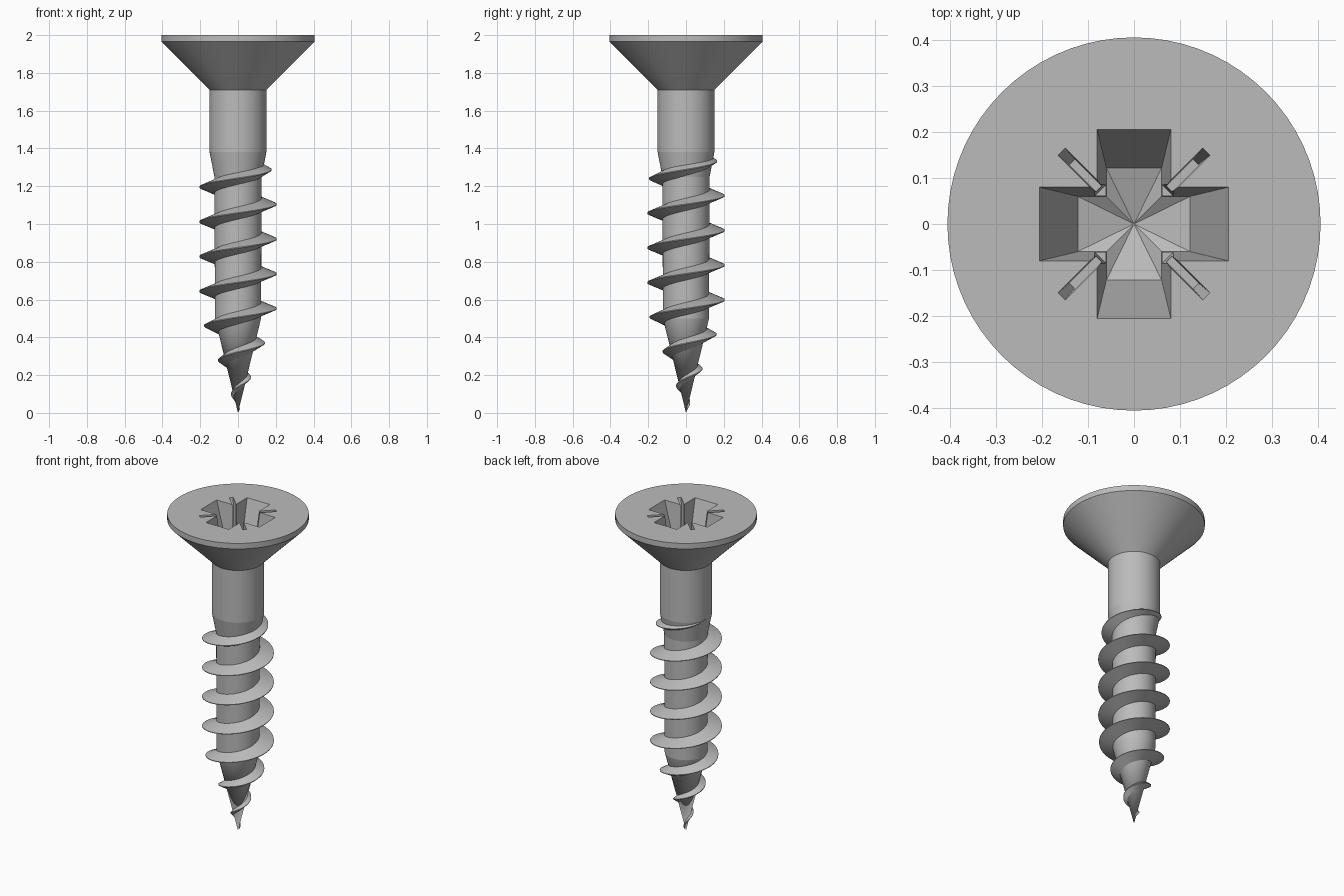
import bpy
import bmesh
from math import cos, sin, pi, ceil, radians

if "Cube" in bpy.data.objects:
    bpy.data.objects.remove(bpy.data.objects["Cube"], do_unlink=True)

steel = bpy.data.materials.new("grey steel")
steel.use_nodes = True
steel.diffuse_color = (0.5, 0.5, 0.5, 1)
steel.node_tree.nodes["Principled BSDF"].inputs["Base Color"].default_value = (0.5, 0.5, 0.5, 1)

TOP = 2.0
PITCH = 0.184
# (height, radius) from tip to head rim
BODY = [(0, 0), (0.5, 0.122), (1.25, 0.125), (1.38, 0.15), (1.71, 0.15), (1.965, 0.405), (TOP, 0.405)]
CREST = [(0.02, 0.012), (0.1, 0.038), (0.19, 0.07), (0.46, 0.18), (0.55, 0.205),
         (1.22, 0.205), (1.28, 0.18), (1.33, 0.166), (1.385, 0.148)]


def lerp_table(table, z):
    for (z0, r0), (z1, r1) in zip(table, table[1:]):
        if z <= z1:
            return r0 + (r1 - r0) * max(0, z - z0) / (z1 - z0)
    return table[-1][1]


def loft(name, rings, apex=None):
    """Closed solid through matching rings; the first end may close to an apex."""
    bm = bmesh.new()
    loops = [[bm.verts.new(p) for p in ring] for ring in rings]
    n = len(loops[0])
    for a, b in zip(loops, loops[1:]):
        for i in range(n):
            j = (i + 1) % n
            bm.faces.new((a[i], a[j], b[j], b[i]))
    if apex:
        tip = bm.verts.new(apex)
        for i in range(n):
            bm.faces.new((tip, loops[0][(i + 1) % n], loops[0][i]))
    else:
        bm.faces.new(loops[0][::-1])
    bm.faces.new(loops[-1])
    bmesh.ops.recalc_face_normals(bm, faces=bm.faces)
    mesh = bpy.data.meshes.new(name)
    bm.to_mesh(mesh)
    bm.free()
    mesh.materials.append(steel)
    obj = bpy.data.objects.new(name, mesh)
    bpy.context.collection.objects.link(obj)
    return obj


def activate(obj):
    bpy.ops.object.select_all(action='DESELECT')
    obj.select_set(True)
    bpy.context.view_layer.objects.active = obj


def smooth(obj, degrees):
    activate(obj)
    bpy.ops.object.shade_smooth_by_angle(angle=radians(degrees))


def cut(target, cutter):
    cutter.hide_render = True
    mod = target.modifiers.new("recess", 'BOOLEAN')
    mod.operation = 'DIFFERENCE'
    mod.solver = 'EXACT'
    mod.object = cutter
    activate(target)
    bpy.ops.object.modifier_apply(modifier=mod.name)
    bpy.data.objects.remove(cutter, do_unlink=True)


def cross(half, reach, z):
    """Plus-shaped outline."""
    pts = []
    for k in range(4):
        c, s = cos(k * pi / 2), sin(k * pi / 2)
        for x, y in ((reach, -half), (reach, half), (half, half)):
            pts.append((x * c - y * s, x * s + y * c, z))
    return pts


def bar(angle, half, reach, z):
    """Thin rectangle running from near the axis outwards."""
    c, s = cos(angle), sin(angle)
    return [(x * c - y * s, x * s + y * c, z)
            for x, y in ((0.03, -half), (reach, -half), (reach, half), (0.03, half))]


# Tip, core, shank and countersunk head as one turned body
SEG = 72
body = loft("screw_body",
            [[(r * cos(2 * pi * i / SEG), r * sin(2 * pi * i / SEG), z) for i in range(SEG)]
             for z, r in BODY[1:]], apex=(0, 0, 0))

# Cross recess with a conical floor
DEPTH = 0.25
cut(body, loft("cross_cutter",
               [cross(0.06, 0.122, TOP - DEPTH), cross(0.0816, 0.2116, TOP + 0.02)],
               apex=(0, 0, TOP - DEPTH - 0.04)))

# Corner reliefs and thin diagonal slots
for k in range(4):
    a = pi / 4 + k * pi / 2
    cut(body, loft("corner_cutter",
                   [bar(a, 0.017, 0.103, TOP - DEPTH + 0.01), bar(a, 0.017, 0.119, TOP + 0.02)]))
    cut(body, loft("slot_cutter",
                   [bar(a, 0.008, 0.19, TOP - 0.16), bar(a, 0.0115, 0.226, TOP + 0.02)]))
smooth(body, 9)

# Right-handed helical thread with a sharp crest
STEPS = 56
z_start, z_end = CREST[0][0], CREST[-1][0]
count = ceil((z_end - z_start) / PITCH * STEPS)
rings = []
for i in range(count + 1):
    z = z_start + (z_end - z_start) * i / count
    a = 2 * pi * (z - 0.92) / PITCH
    core, crest = lerp_table(BODY, z), lerp_table(CREST, z)
    half = min(0.036, 0.01 + 0.5 * max(0, crest - core))
    root = core * 0.93
    rings.append([(r * cos(a), r * sin(a), z + dz)
                  for r, dz in ((root, -half), (crest, -0.002), (crest, 0.002), (root, half))])
thread = loft("screw_thread", rings)
smooth(thread, 30)
